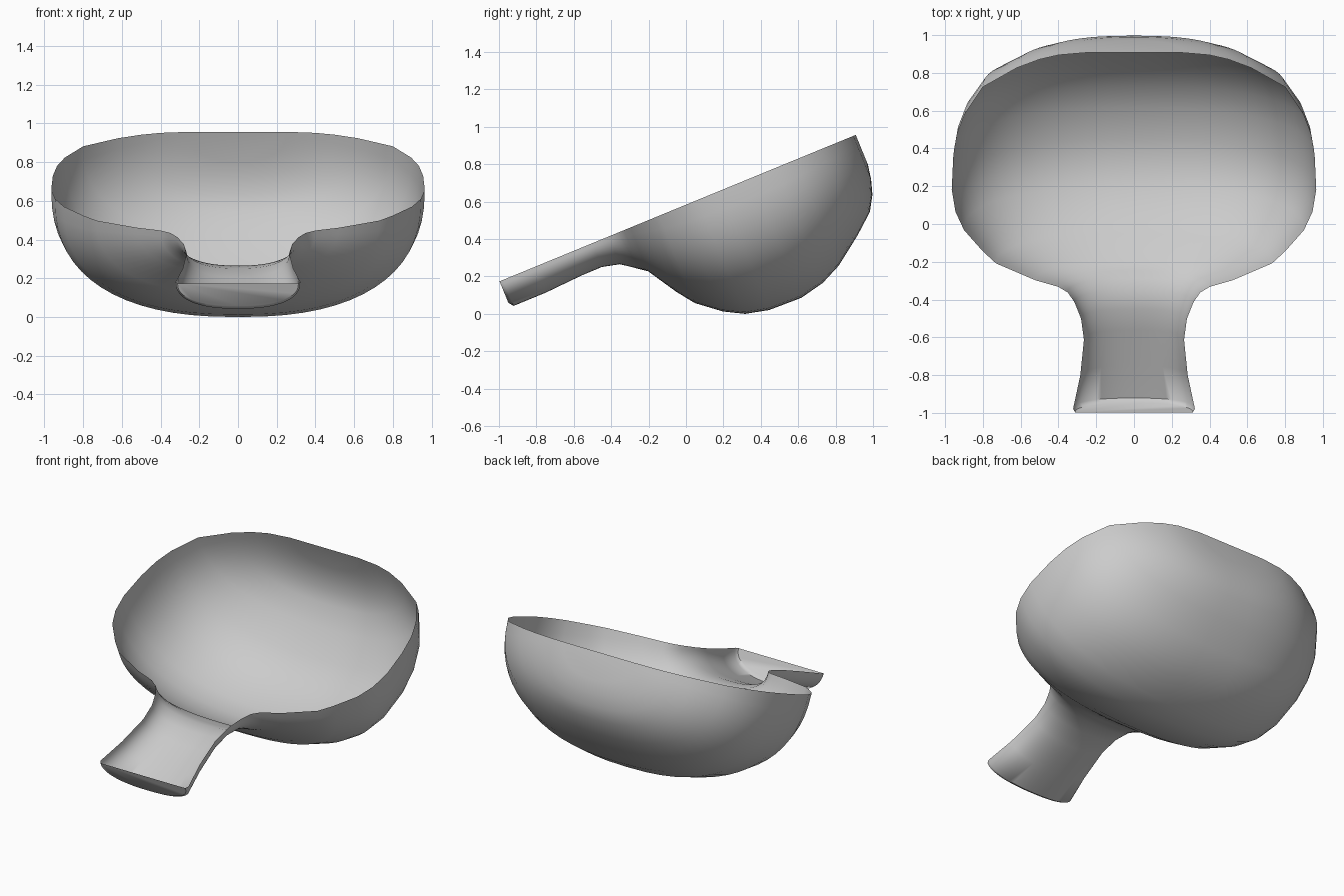
import bpy, bmesh, math
from mathutils import Matrix, Vector

if "Cube" in bpy.data.objects:
    bpy.data.objects.remove(bpy.data.objects["Cube"])

TILT = math.atan(0.411)
SEG = 32      # segments across each U-shaped section
P = 2.4       # superellipse roundness

# Stations along the scoop in its untilted frame: position, half width, depth
stations = [
    (-1.075, .312, .125), (-1.055, .322, .150), (-.87, .285, .150),   # handle
    (-.66, .265, .138), (-.54, .280, .137), (-.445, .315, .160),
    (-.39, .350, .200), (-.357, .400, .225), (-.32, .520, .252),      # shoulders
    (-.223, .730, .410), (-.154, .800, .504), (-.032, .900, .603),    # bowl
    (.073, .945, .660), (.20, .965, .690), (.384, .957, .695),
    (.52, .935, .665), (.634, .895, .612), (.787, .800, .502),
    (.897, .620, .410), (.945, .500, .330), (.97, .400, .250), (.984, .250, .170),
]


def section(bm, u, a, d):
    ring = []
    for i in range(SEG + 1):
        t = math.pi * i / SEG
        c, s = math.cos(t), max(0.0, math.sin(t))
        x = math.copysign(abs(c) ** (2 / P), c) * a
        w = -d * (s ** (2 / P) if s > 1e-6 else 0.0)
        ring.append(bm.verts.new((x, u, w)))
    return ring


# Thin open shell lofted through the sections
bm = bmesh.new()
rings = [section(bm, *s) for s in stations]
for r0, r1 in zip(rings, rings[1:]):
    for i in range(SEG):
        bm.faces.new((r0[i], r0[i + 1], r1[i + 1], r1[i]))

# End walls of the handle and the bowl
bm.faces.new(rings[0])
bm.faces.new(rings[-1][::-1])
bmesh.ops.recalc_face_normals(bm, faces=bm.faces)

# Tilt the scoop and rest it on the ground
bm.transform(Matrix.Translation((0, 0, .585)) @ Matrix.Rotation(TILT, 4, 'X'))
low = min(v.co.z for v in bm.verts)
ys = [v.co.y for v in bm.verts]
bmesh.ops.translate(bm, verts=bm.verts, vec=Vector((0, -(min(ys) + max(ys)) / 2, -low)))

mesh = bpy.data.meshes.new("scoop_shell")
bm.to_mesh(mesh)
bm.free()
scoop = bpy.data.objects.new("scoop_shell", mesh)
bpy.context.collection.objects.link(scoop)
bpy.context.view_layer.objects.active = scoop
scoop.select_set(True)
bpy.ops.object.shade_smooth_by_angle(angle=math.radians(50))
